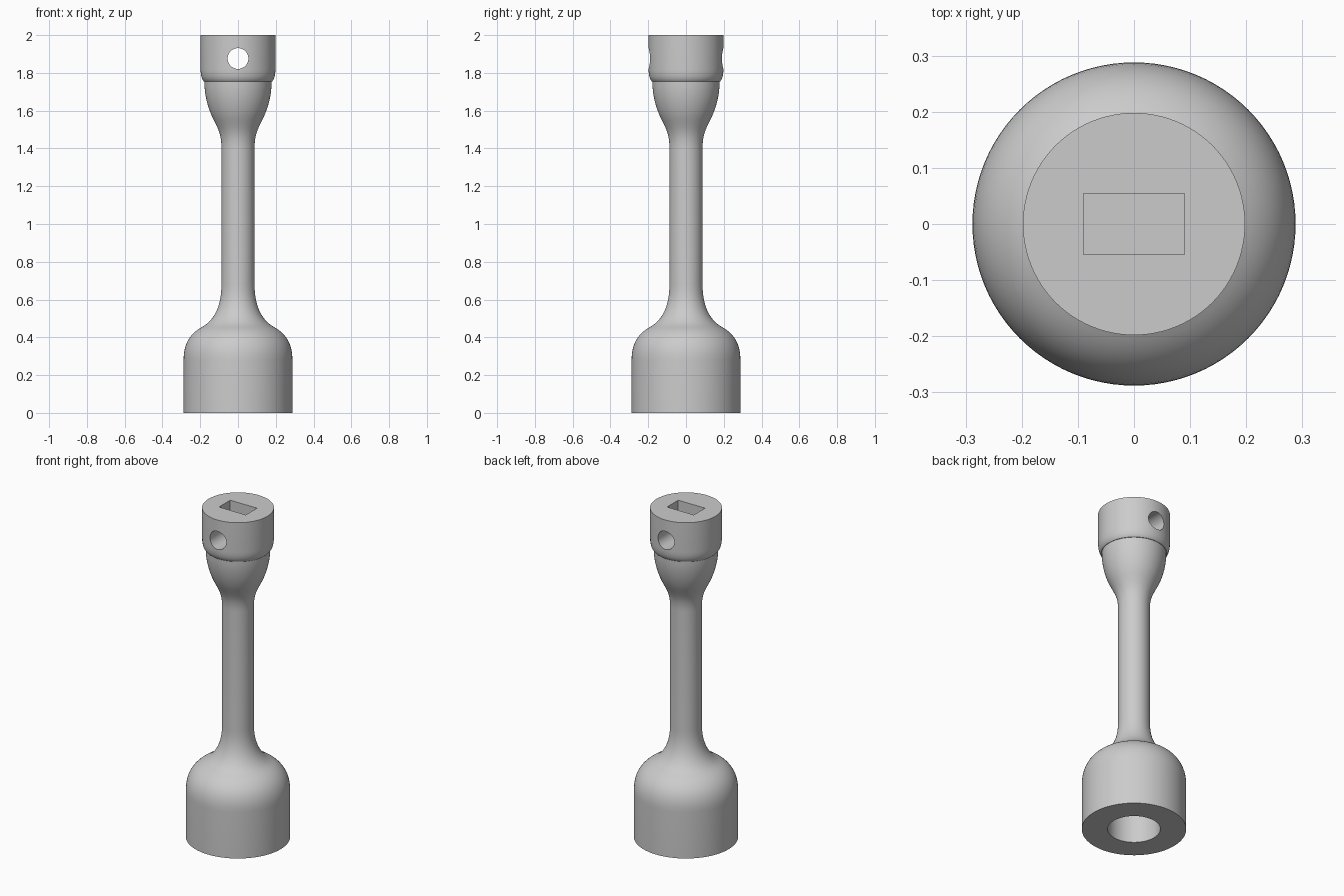
import bpy
import bmesh
import math
from mathutils import Vector, Matrix
from mathutils.geometry import interpolate_bezier

cube = bpy.data.objects.get("Cube")
if cube:
    bpy.data.objects.remove(cube, do_unlink=True)

SEGMENTS = 96
ROD_R, BASE_R, HEAD_R, BORE_R = 0.0875, 0.288, 0.198, 0.145

steel = bpy.data.materials.new("grey steel")
steel.use_nodes = True
steel.diffuse_color = (0.6, 0.6, 0.6, 1)
steel.node_tree.nodes["Principled BSDF"].inputs["Base Color"].default_value = steel.diffuse_color


def curve(p0, h0, h1, p1, count=12):
    """Points along a curve from p0 to p1, given as (radius, height)."""
    pts = interpolate_bezier(*[Vector((r, 0, z)) for r, z in (p0, h0, h1, p1)], count)
    return [(p.x, p.z) for p in pts]


def add_object(name, bm):
    bmesh.ops.recalc_face_normals(bm, faces=bm.faces)
    mesh = bpy.data.meshes.new(name)
    bm.to_mesh(mesh)
    bm.free()
    mesh.materials.append(steel)
    obj = bpy.data.objects.new(name, mesh)
    bpy.context.collection.objects.link(obj)
    return obj


def revolve(name, profile):
    bm = bmesh.new()
    verts = [bm.verts.new((r, 0, z)) for r, z in profile]
    edges = [bm.edges.new(pair) for pair in zip(verts, verts[1:])]
    bmesh.ops.spin(bm, geom=verts + edges, cent=(0, 0, 0), axis=(0, 0, 1),
                   angle=math.tau, steps=SEGMENTS, use_merge=False)
    bmesh.ops.remove_doubles(bm, verts=bm.verts, dist=0.0001)
    return add_object(name, bm)


# Socket bore, rim, dome, rod, flared neck and drive head as one profile
profile = [(0, 0.28), (BORE_R, 0.28), (BORE_R, 0), (BASE_R, 0)]
profile += curve((BASE_R, 0.28), (BASE_R, 0.365), (0.255, 0.42), (0.19, 0.455))
profile += curve((0.19, 0.455), (0.13, 0.487), (ROD_R, 0.56), (ROD_R, 0.68))[1:]
profile += curve((ROD_R, 1.4), (ROD_R, 1.47), (0.103, 1.5), (0.128, 1.55))
profile += curve((0.128, 1.55), (0.158, 1.607), (0.178, 1.68), (0.178, 1.755))[1:]
profile += curve((0.181, 1.755), (0.191, 1.765), (HEAD_R, 1.785), (HEAD_R, 1.82), 7)
profile += [(HEAD_R, 2), (0, 2)]
wrench = revolve("socket_extension", profile)

# Rectangular drive slot in the head
bm = bmesh.new()
bmesh.ops.create_cube(bm, size=1, matrix=Matrix.LocRotScale(
    (0, 0, 1.95), None, (0.18, 0.108, 0.4)))
slot_cutter = add_object("slot_cutter", bm)

# Pin hole running front to back
bm = bmesh.new()
bmesh.ops.create_cone(bm, cap_ends=True, segments=48, radius1=0.055, radius2=0.055, depth=1,
                      matrix=Matrix.Translation((0, 0, 1.876)) @ Matrix.Rotation(math.pi / 2, 4, "X"))
pin_cutter = add_object("pin_hole_cutter", bm)

bpy.ops.object.select_all(action="DESELECT")
wrench.select_set(True)
bpy.context.view_layer.objects.active = wrench
for cutter in (slot_cutter, pin_cutter):
    cutter.hide_render = True
    mod = wrench.modifiers.new(cutter.name, "BOOLEAN")
    mod.operation = "DIFFERENCE"
    mod.solver = "EXACT"
    mod.object = cutter
    bpy.ops.object.modifier_apply(modifier=mod.name)
    bpy.data.objects.remove(cutter, do_unlink=True)

bpy.ops.object.shade_smooth_by_angle(angle=math.radians(30))
